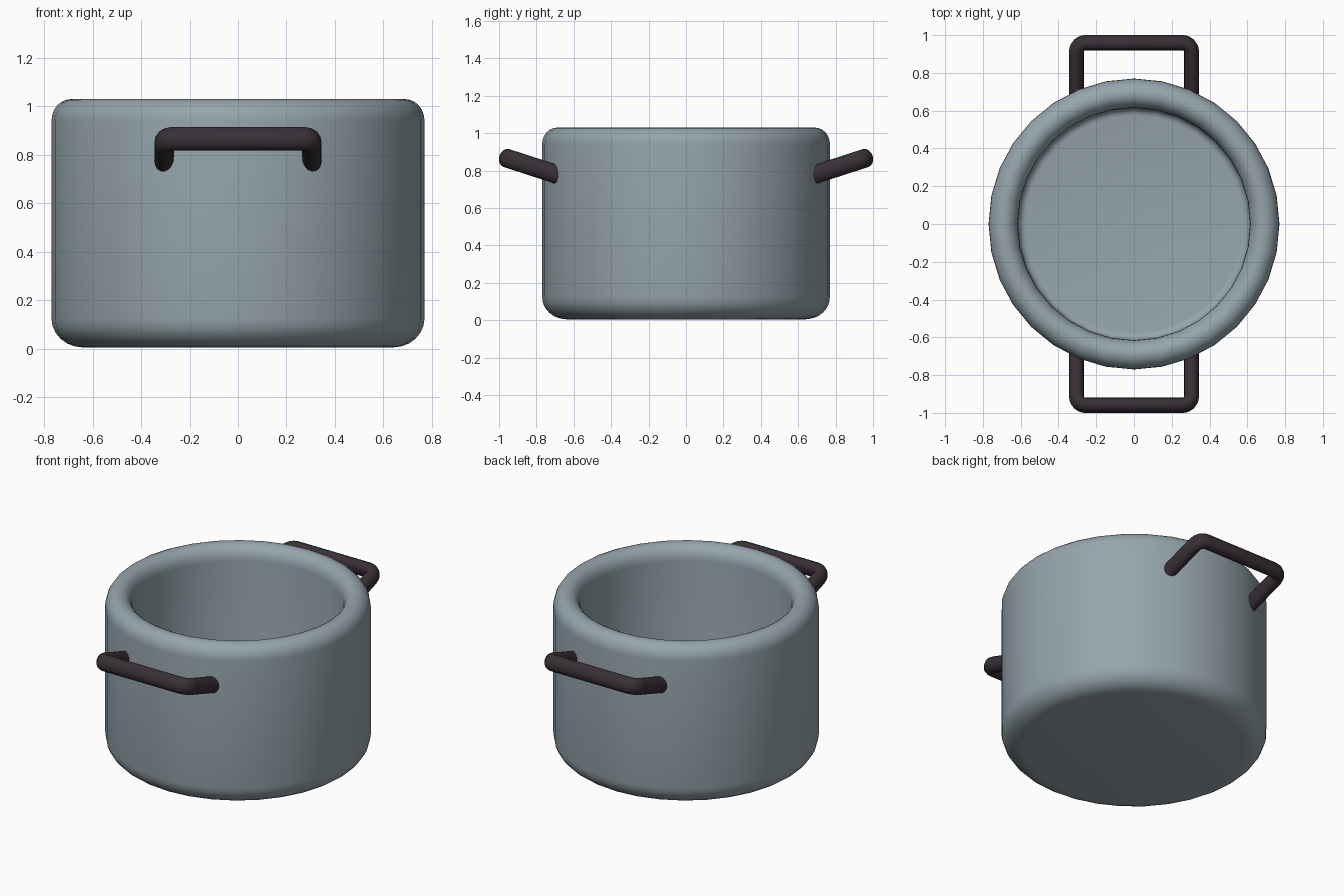
import bpy, bmesh, math
from mathutils import Vector

if "Cube" in bpy.data.objects:
    bpy.data.objects.remove(bpy.data.objects["Cube"])


def material(name, rgb):
    m = bpy.data.materials.new(name)
    m.diffuse_color = (*rgb, 1)
    m.use_nodes = True
    m.node_tree.nodes["Principled BSDF"].inputs["Base Color"].default_value = m.diffuse_color
    return m


steel = material("grey enamel", (0.30, 0.375, 0.415))
dark = material("dark handle", (0.041, 0.029, 0.037))


def finish(name, bm, mat, angle):
    bmesh.ops.recalc_face_normals(bm, faces=bm.faces[:])
    me = bpy.data.meshes.new(name)
    bm.to_mesh(me)
    bm.free()
    me.materials.append(mat)
    ob = bpy.data.objects.new(name, me)
    bpy.context.collection.objects.link(ob)
    bpy.context.view_layer.objects.active = ob
    ob.select_set(True)
    bpy.ops.object.shade_smooth_by_angle(angle=math.radians(angle))
    ob.select_set(False)
    return ob


def arc(cx, cz, rx, rz, a0, a1, n=6):
    return [(cx + rx * math.cos(math.radians(a0 + (a1 - a0) * i / n)),
             cz + rz * math.sin(math.radians(a0 + (a1 - a0) * i / n))) for i in range(n + 1)]


# Pot body: closed profile turned around z
profile = (arc(0.64, 0.125, 0.13, 0.12, -90, 0)        # outer bottom corner
           + arc(0.69, 0.94, 0.08, 0.09, 0, 90)        # outer rim
           + arc(0.69, 0.94, 0.075, 0.09, 90, 180)     # inner rim
           + arc(0.575, 0.20, 0.04, 0.04, 0, -90, 4))  # inner floor corner
SIDES = 32
bm = bmesh.new()
rings = []
for r, z in profile:
    rings.append([bm.verts.new((r * math.cos(2 * math.pi * k / SIDES),
                                r * math.sin(2 * math.pi * k / SIDES), z)) for k in range(SIDES)])
for a, b in zip(rings, rings[1:]):
    for k in range(SIDES):
        j = (k + 1) % SIDES
        bm.faces.new((a[k], a[j], b[j], b[k]))
bm.faces.new(rings[0])
bm.faces.new(rings[-1])
bmesh.ops.remove_doubles(bm, verts=bm.verts[:], dist=1e-5)
finish("pot_body", bm, steel, 50)

# Handles: oval tube swept along a tilted U
TILT = math.radians(18)


def handle(name, sign):
    out = Vector((0, sign * math.cos(TILT), math.sin(TILT)))
    nrm = Vector((0, -sign * math.sin(TILT), math.cos(TILT)))
    tip = Vector((0, sign * 0.96, 0.867))
    x, r = 0.305, 0.05
    corner = [(x - r + r * math.cos(t), -r + r * math.sin(t))
              for t in (i * math.pi / 8 for i in range(5))]
    path = [(x, -0.34)] + corner + [(-u, v) for u, v in reversed(corner)] + [(-x, -0.34)]
    pts = [tip + Vector((u, 0, 0)) + out * v for u, v in path]
    bm = bmesh.new()
    loops = []
    for i, p in enumerate(pts):
        tan = Vector((0, 0, 0))
        if i:
            tan += (p - pts[i - 1]).normalized()
        if i < len(pts) - 1:
            tan += (pts[i + 1] - p).normalized()
        side = tan.normalized().cross(nrm)
        loops.append([bm.verts.new(p + side * 0.04 * math.cos(a) + nrm * 0.05 * math.sin(a))
                      for a in (2 * math.pi * k / 16 for k in range(16))])
    for a, b in zip(loops, loops[1:]):
        for k in range(16):
            j = (k + 1) % 16
            bm.faces.new((a[k], a[j], b[j], b[k]))
    bm.faces.new(loops[0])
    bm.faces.new(loops[-1])
    finish(name, bm, dark, 50)


handle("front_handle", -1)
handle("back_handle", 1)
